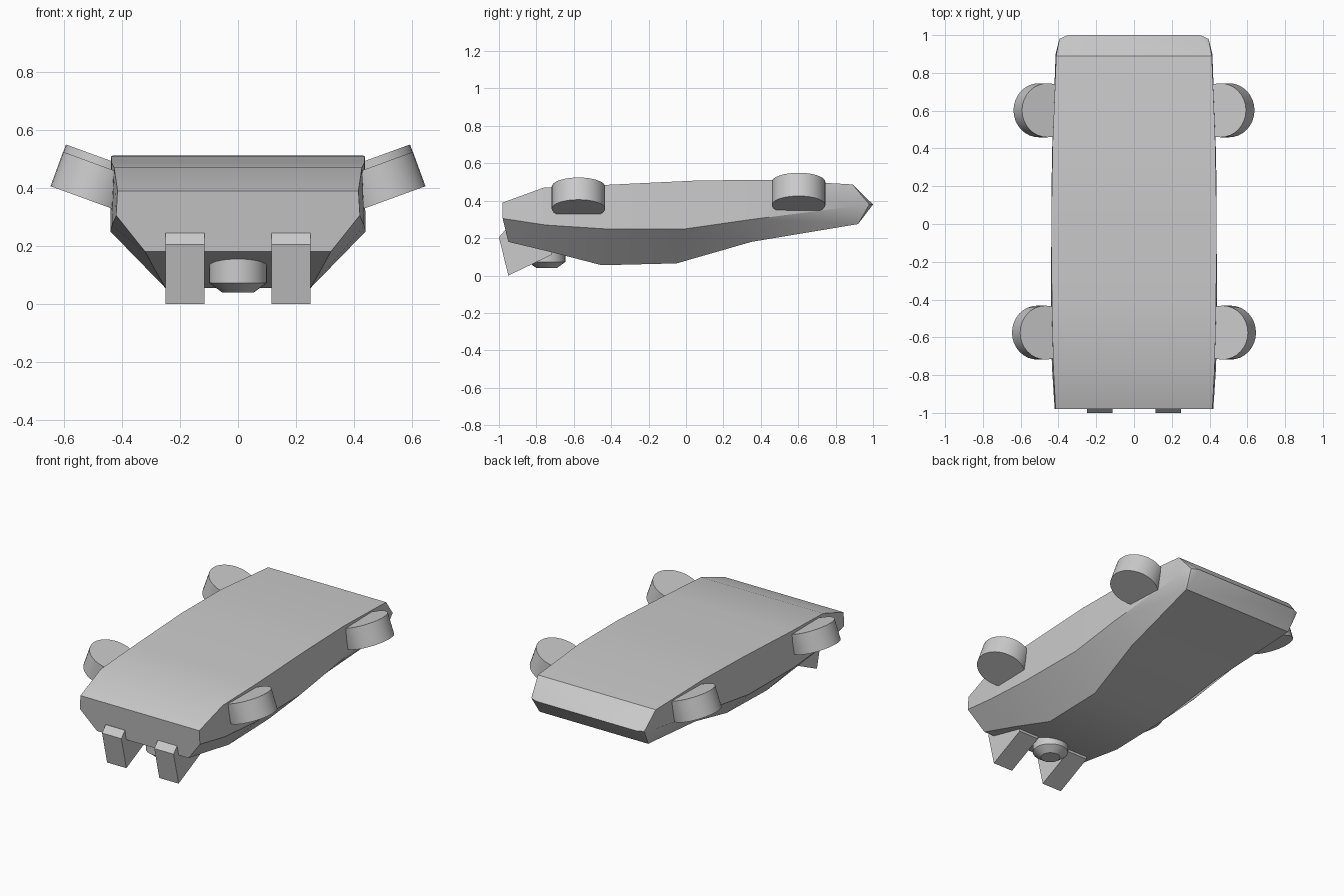
import bpy, bmesh, math

if "Cube" in bpy.data.objects:
    bpy.data.objects.remove(bpy.data.objects["Cube"])


def make(name, verts, faces, smooth=None):
    mesh = bpy.data.meshes.new(name)
    mesh.from_pydata(verts, [], faces)
    bm = bmesh.new()
    bm.from_mesh(mesh)
    bmesh.ops.recalc_face_normals(bm, faces=bm.faces)
    bm.to_mesh(mesh)
    bm.free()
    ob = bpy.data.objects.new(name, mesh)
    bpy.context.collection.objects.link(ob)
    if smooth:
        bpy.ops.object.select_all(action='DESELECT')
        ob.select_set(True)
        bpy.context.view_layer.objects.active = ob
        bpy.ops.object.shade_smooth_by_angle(angle=math.radians(smooth))
    return ob


def lathe(name, rings, loc, n=32):
    # rings: (radius, z) from bottom to top, capped at both ends
    verts = [(r * math.cos(2 * math.pi * i / n), r * math.sin(2 * math.pi * i / n), z)
             for r, z in rings for i in range(n)]
    faces = [(k * n + i, k * n + (i + 1) % n, (k + 1) * n + (i + 1) % n, (k + 1) * n + i)
             for k in range(len(rings) - 1) for i in range(n)]
    last = (len(rings) - 1) * n
    faces += [tuple(range(n)), tuple(range(last, last + n))]
    ob = make(name, verts, faces, 30)
    ob.location = loc
    return ob


# Hull: half sections from nose to tail as (x, y, z) of top edge, side crease, bottom edge
sections = [
    [(.415, -.98, .39), (.42, -.98, .305), (.32, -.95, .18)],
    [(.427, -.76, .47), (.435, -.75, .27), (.29, -.72, .125)],
    [(.435, -.42, .485), (.44, -.44, .25), (.25, -.45, .055)],
    [(.437, .06, .508), (.437, 0, .25), (.25, -.05, .065)],
    [(.43, .45, .512), (.435, .35, .30), (.31, .35, .18)],
    [(.412, .89, .487), (.415, .90, .37), (.38, .92, .275)],
]
verts, faces = [], []
for sec in sections:
    verts += sec + [(-x, y, z) for x, y, z in reversed(sec)]
for k in range(len(sections) - 1):
    for i in range(6):
        j = (i + 1) % 6
        faces.append((k * 6 + i, k * 6 + j, k * 6 + 6 + j, k * 6 + 6 + i))
faces.append(tuple(range(6)))
# Wedge-shaped tail with clipped corners
b, t = (len(sections) - 1) * 6, len(verts)
verts += [(.395, .98, .38), (.35, 1.0, .38), (-.35, 1.0, .38), (-.395, .98, .38)]
faces += [(b, b + 5, t + 2, t + 1), (b + 2, b + 3, t + 2, t + 1),
          (b, b + 1, t), (b + 1, b + 2, t), (b, t, t + 1), (b + 2, t, t + 1),
          (b + 5, b + 4, t + 3), (b + 4, b + 3, t + 3),
          (b + 5, t + 3, t + 2), (b + 3, t + 3, t + 2)]
make("hull", verts, faces, 32)

# Tilted side thrusters
for end, x, y, z, h in (("front", .49, -.575, .416, .126), ("rear", .481, .602, .4385, .132)):
    for side, s in (("right", 1), ("left", -1)):
        pod = lathe(f"{end}_{side}_thruster", [(.143, -h / 2), (.143, h / 2)], (s * x, y, z))
        pod.rotation_euler.y = math.radians(-20 * s)

# Wedge-shaped fins under the nose
profile = [(-1.0, .205), (-.95, 0), (-.72, .11), (-.72, .2), (-.965, .245)]
n = len(profile)
for side, s in (("right", 1), ("left", -1)):
    pts = [(s * x, y, z) for x in (.115, .25) for y, z in profile]
    sides = [(i, (i + 1) % n, n + (i + 1) % n, n + i) for i in range(n)]
    make(f"{side}_fin", pts, sides + [tuple(range(n)), tuple(range(n, 2 * n))])

# Sensor pod under the nose
lathe("belly_sensor", [(.055, .04), (.1, .073), (.1, .19)], (0, -.745, 0))
